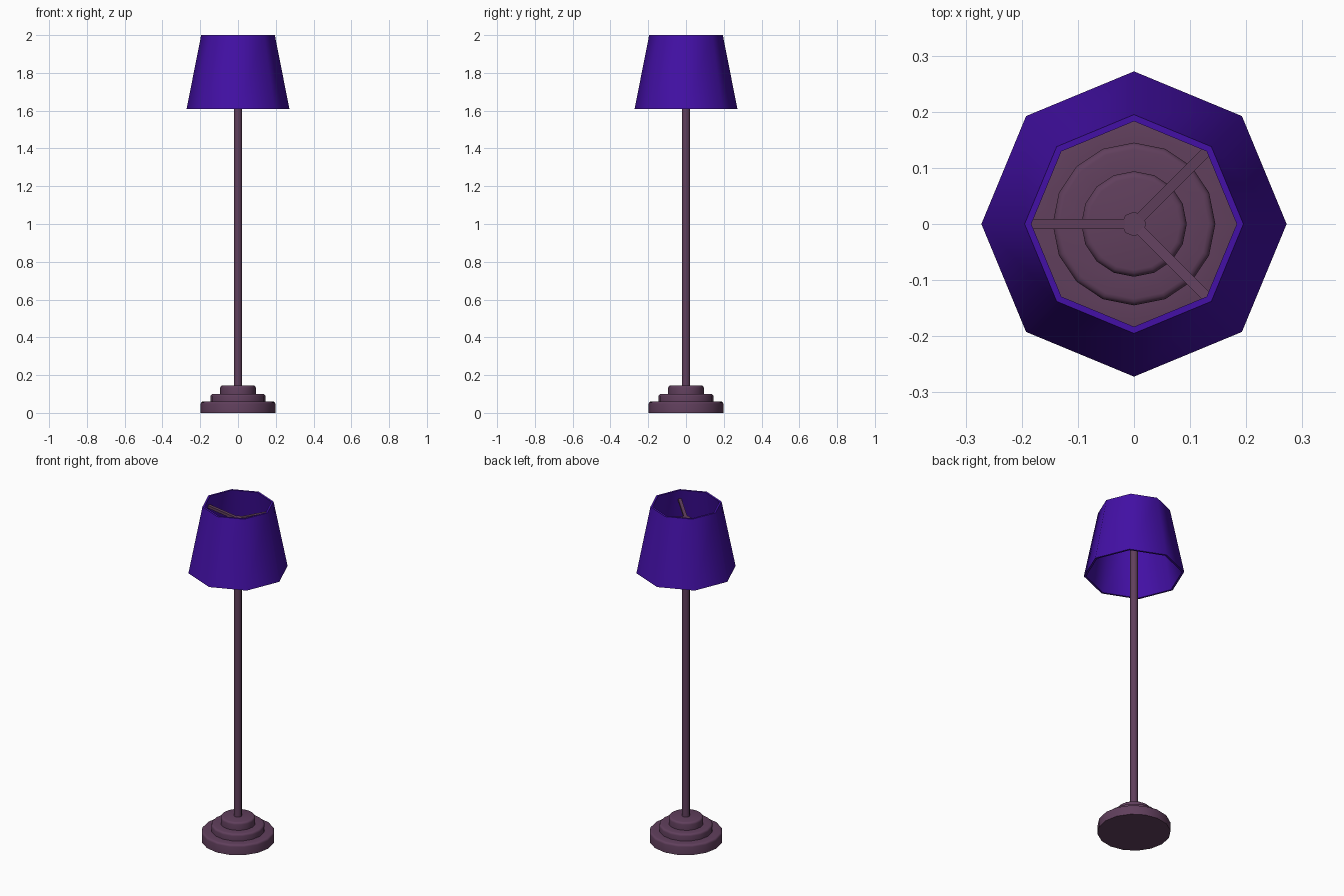
import bpy, bmesh, math
from mathutils import Vector

cube = bpy.data.objects.get("Cube")
if cube:
    bpy.data.objects.remove(cube, do_unlink=True)


def make_material(name, rgb):
    mat = bpy.data.materials.new(name)
    mat.use_nodes = True
    color = (*rgb, 1)
    mat.diffuse_color = color
    mat.node_tree.nodes["Principled BSDF"].inputs["Base Color"].default_value = color
    return mat


def finish(name, bm, mat, angle):
    bmesh.ops.recalc_face_normals(bm, faces=bm.faces)
    mesh = bpy.data.meshes.new(name)
    bm.to_mesh(mesh)
    bm.free()
    mesh.materials.append(mat)
    obj = bpy.data.objects.new(name, mesh)
    bpy.context.collection.objects.link(obj)
    bpy.ops.object.select_all(action='DESELECT')
    obj.select_set(True)
    bpy.context.view_layer.objects.active = obj
    bpy.ops.object.shade_smooth_by_angle(angle=math.radians(angle))
    return obj


def lathe(name, profile, sides, mat, closed=False, angle=50):
    """Turn a (radius, height) profile around the z axis."""
    bm = bmesh.new()
    rings = []
    for r, z in profile:
        turns = [2 * math.pi * i / sides for i in range(sides)]
        rings.append([bm.verts.new((r * math.cos(a), r * math.sin(a), z)) for a in turns])
    pairs = list(zip(rings, rings[1:]))
    if closed:
        pairs.append((rings[-1], rings[0]))
    else:
        bm.faces.new(rings[0])
        bm.faces.new(rings[-1])
    for low, high in pairs:
        for i in range(sides):
            j = (i + 1) % sides
            bm.faces.new((low[i], low[j], high[j], high[i]))
    return finish(name, bm, mat, angle)


def spoke(name, angle, mat):
    """Flat bar rising slightly from the pole to the shade."""
    bm = bmesh.new()
    bmesh.ops.create_cube(bm, size=1)
    start, end = Vector((0, 0, 1.912)), Vector((0.196, 0, 1.937))
    half_width, half_height = 0.009, 0.008
    for v in bm.verts:
        point = start.lerp(end, v.co.x + 0.5)
        v.co = point + Vector((0, 2 * v.co.y * half_width, 2 * v.co.z * half_height))
    obj = finish(name, bm, mat, 30)
    obj.rotation_euler.z = math.radians(angle)


plum = make_material("dusty plum", (0.118, 0.050, 0.108))
violet = make_material("deep violet", (0.056, 0.005, 0.38))

# Stepped base with rounded upper edges
base_profile = [(0.198, 0)]
bevel = 0.012
for radius, top in ((0.198, 0.06), (0.145, 0.10), (0.094, 0.145)):
    if radius < 0.198:
        base_profile.append((radius, base_profile[-1][1]))
    for k in range(4):
        a = k * math.pi / 6
        base_profile.append((radius - bevel * (1 - math.cos(a)),
                             top - bevel * (1 - math.sin(a))))
lathe("base", base_profile, 16, plum)

# Pole
lathe("pole", [(0.022, 0.14), (0.022, 1.922)], 8, plum)

# Open eight-sided shade with wall thickness
lathe("shade", [(0.272, 1.61), (0.195, 2.0), (0.183, 2.0), (0.260, 1.61)],
      8, violet, closed=True, angle=60)

# Three spokes that hold the shade
for side, angle in (("right", 180), ("back_left", 45), ("front_left", -45)):
    spoke("spoke_" + side, angle, plum)
